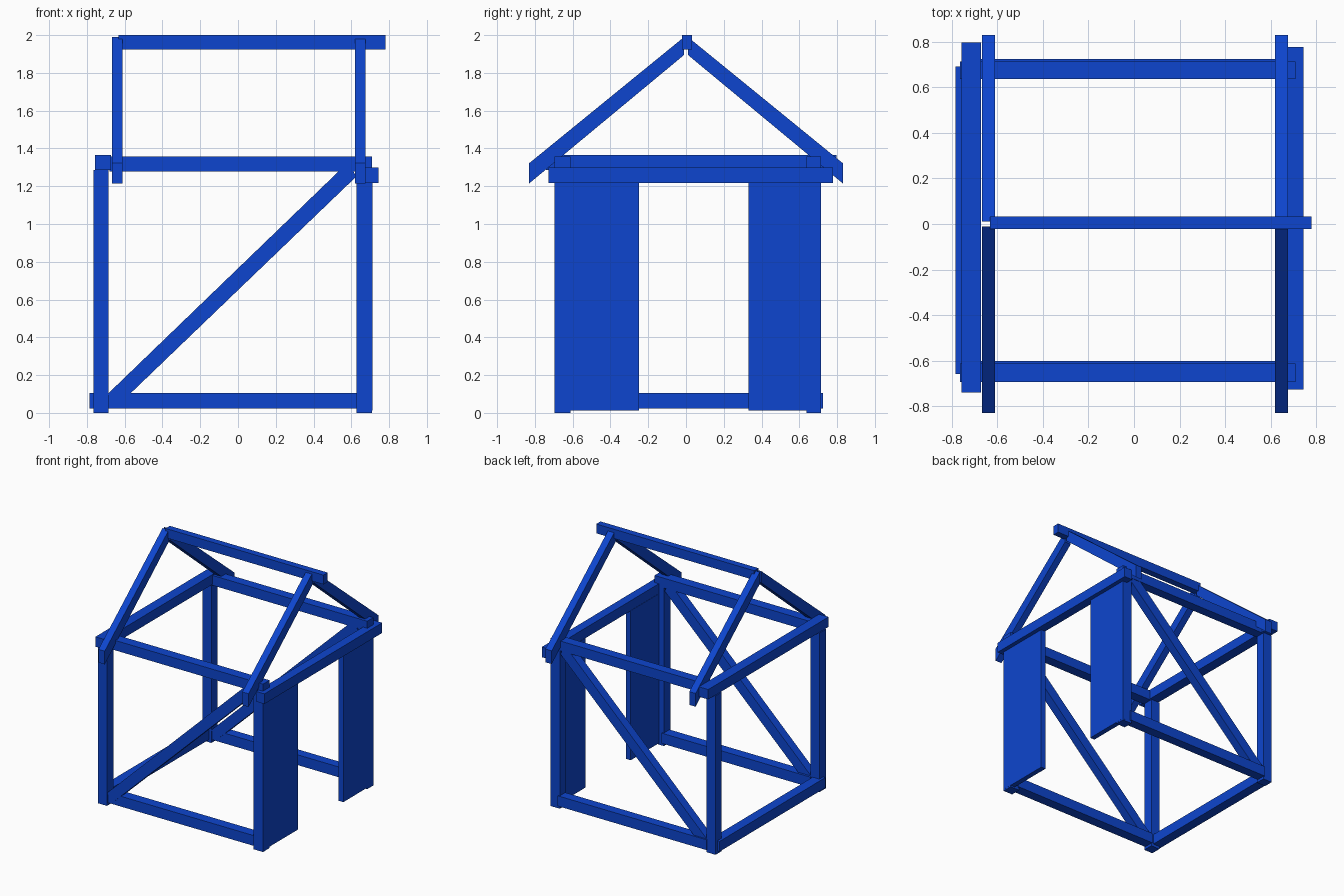
import bpy
import bmesh
from mathutils import Vector

default = bpy.data.objects.get("Cube")
if default:
    bpy.data.objects.remove(default, do_unlink=True)

# Single painted-timber colour
blue = bpy.data.materials.new("timber_blue")
blue.use_nodes = True
COLOUR = (0.004, 0.06, 0.62, 1)
blue.diffuse_color = COLOUR
blue.node_tree.nodes["Principled BSDF"].inputs["Base Color"].default_value = COLOUR


def prism(name, profile, offset):
    """Extrude a flat outline along an offset vector."""
    bm = bmesh.new()
    face = bm.faces.new([bm.verts.new(p) for p in profile])
    grown = bmesh.ops.extrude_face_region(bm, geom=[face])["geom"]
    moved = [v for v in grown if isinstance(v, bmesh.types.BMVert)]
    bmesh.ops.translate(bm, vec=Vector(offset), verts=moved)
    bmesh.ops.recalc_face_normals(bm, faces=bm.faces)
    mesh = bpy.data.meshes.new(name)
    bm.to_mesh(mesh)
    bm.free()
    mesh.materials.append(blue)
    obj = bpy.data.objects.new(name, mesh)
    bpy.context.collection.objects.link(obj)


def beam(name, x, y, z):
    """Box given as a (low, high) range on each axis."""
    base = [(x[0], y[0], z[0]), (x[1], y[0], z[0]),
            (x[1], y[1], z[0]), (x[0], y[1], z[0])]
    prism(name, base, (0, 0, z[1] - z[0]))


POST_LEFT, POST_RIGHT = (0.627, 0.71), (-0.765, -0.685)

# Front and back frames: posts, rails and diagonal brace
for end, y in (("front", (-0.695, -0.612)), ("back", (0.637, 0.715))):
    beam(end + "_left_post", POST_LEFT, y, (0, 1.28))
    beam(end + "_right_post", POST_RIGHT, y, (0, 1.285))
    beam(end + "_top_rail", (-0.68, 0.71), y, (1.277, 1.357))
    low = (y[0] + 0.01, y[1] + 0.01)
    beam(end + "_bottom_rail", (-0.69, 0.64), low, (0.022, 0.105))
    brace = [(-0.69, 0.1), (-0.635, 0.04), (0.625, 1.25), (0.595, 1.31), (0.565, 1.31)]
    prism(end + "_brace", [(px, y[0] + 0.005, pz) for px, pz in brace], (0, 0.07, 0))

# Side rails
beam("right_top_rail", (-0.757, -0.673), (-0.74, 0.797), (1.285, 1.365))
beam("right_bottom_rail", (-0.785, -0.705), (-0.66, 0.692), (0.022, 0.105))
beam("left_top_rail", (0.672, 0.745), (-0.727, 0.778), (1.218, 1.3))

# Wall panels beside the doorway
beam("front_wall_panel", (0.67, 0.711), (-0.696, -0.25), (0.012, 1.22))
beam("back_wall_panel", (0.67, 0.711), (0.33, 0.716), (0.012, 1.22))

# Roof: ridge and two pairs of rafters with plumb-cut ends
beam("ridge_beam", (-0.632, 0.78), (-0.022, 0.032), (1.925, 2))
for side, x in (("left", 0.62), ("right", -0.667)):
    for end, s in (("front", -1), ("back", 1)):
        outline = [(0.83, 1.215), (0.83, 1.322), (0.01, 1.99), (0.01, 1.895)]
        prism(f"{side}_{end}_rafter", [(x, s * py, pz) for py, pz in outline], (0.056, 0, 0))
